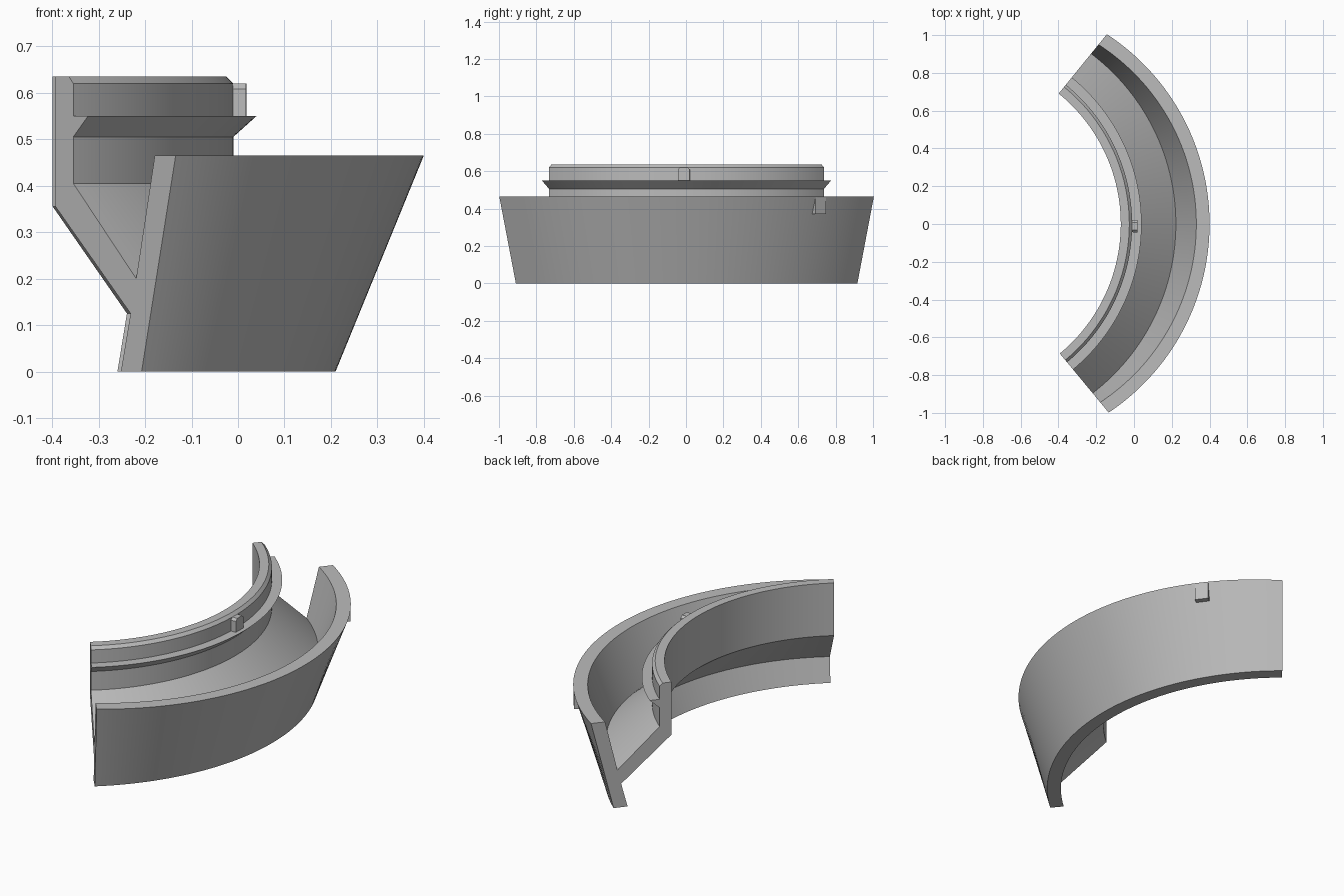
import bpy, bmesh
from math import radians, sin, cos, sqrt
from mathutils import Matrix, Vector

cube = bpy.data.objects.get("Cube")
if cube:
    bpy.data.objects.remove(cube, do_unlink=True)

grey = bpy.data.materials.new("plain grey")
grey.use_nodes = True
grey.diffuse_color = (0.5, 0.5, 0.5, 1)
grey.node_tree.nodes["Principled BSDF"].inputs["Base Color"].default_value = (0.5, 0.5, 0.5, 1)

AXIS_X = -0.96            # centre of the inner ring and of the end cuts
START, END = radians(-50.4), radians(50.9)
STEPS = 80
RIM_Z = 0.465


def finish(bm, name):
    bmesh.ops.recalc_face_normals(bm, faces=bm.faces)
    mesh = bpy.data.meshes.new(name)
    bm.to_mesh(mesh)
    bm.free()
    mesh.materials.append(grey)
    obj = bpy.data.objects.new(name, mesh)
    bpy.context.collection.objects.link(obj)
    return obj


def ring(radius, z):
    """Profile point on the upright ring: circle centre, radius, height."""
    return AXIS_X, radius, z


def wall(radius, z):
    """Profile point on the slanted wall, whose centre shifts with height."""
    return -0.99 + 0.19 * z / RIM_Z, radius, z


def on_ray(point, angle):
    """Where the ray from the axis meets the point's circle."""
    centre, radius, z = point
    d = centre - AXIS_X
    t = d * cos(angle) + sqrt(radius ** 2 - (d * sin(angle)) ** 2)
    return Vector((AXIS_X + t * cos(angle), t * sin(angle), z))


# Curved body: slanted outer wall, sloping web and lipped inner ring
profile = [
    wall(1.2, 0), wall(1.2, RIM_Z), wall(1.13, RIM_Z), wall(1.13, 0.2),
    ring(0.95, 0.405), ring(0.95, 0.505), ring(1.0, 0.55), ring(0.95, 0.55),
    ring(0.95, 0.62), ring(0.935, 0.635), ring(0.89, 0.635), ring(0.89, 0.355),
    wall(1.13, 0.125), wall(1.13, 0),
]
bm = bmesh.new()
sections = []
for i in range(STEPS + 1):
    angle = START + (END - START) * i / STEPS
    sections.append([bm.verts.new(on_ray(p, angle)) for p in profile])
count = len(profile)
for a, b in zip(sections, sections[1:]):
    for j in range(count):
        k = (j + 1) % count
        bm.faces.new((a[j], a[k], b[k], b[j]))
bm.faces.new(sections[0])
bm.faces.new(sections[-1])
body = finish(bm, "curved_body")
bpy.context.view_layer.objects.active = body
body.select_set(True)
bpy.ops.object.shade_smooth_by_angle(angle=radians(25))
body.select_set(False)


def tab(name, centre_x, angle, inner, outer, width, low, high, cut):
    """Small locating tab with clipped upper corners, set along a radius."""
    h = width / 2
    outline = [(-h, low), (h, low), (h, high - cut), (h - cut, high),
               (cut - h, high), (-h, high - cut)]
    bm = bmesh.new()
    face = bm.faces.new([bm.verts.new((inner, y, z)) for y, z in outline])
    out = bmesh.ops.extrude_face_region(bm, geom=[face])
    moved = [v for v in out["geom"] if isinstance(v, bmesh.types.BMVert)]
    bmesh.ops.translate(bm, verts=moved, vec=(outer - inner, 0, 0))
    bm.transform(Matrix.Translation((centre_x, 0, 0)) @ Matrix.Rotation(angle, 4, "Z"))
    return finish(bm, name)


# Locating tabs on the ring and beneath the outer rim
tab("ring_tab", AXIS_X, radians(-0.7), 0.93, 0.978, 0.064, 0.545, 0.62, 0.012)
tab("rim_tab", -0.8, radians(37), 1.15, 1.198, 0.07, 0.37, 0.463, 0.004)
